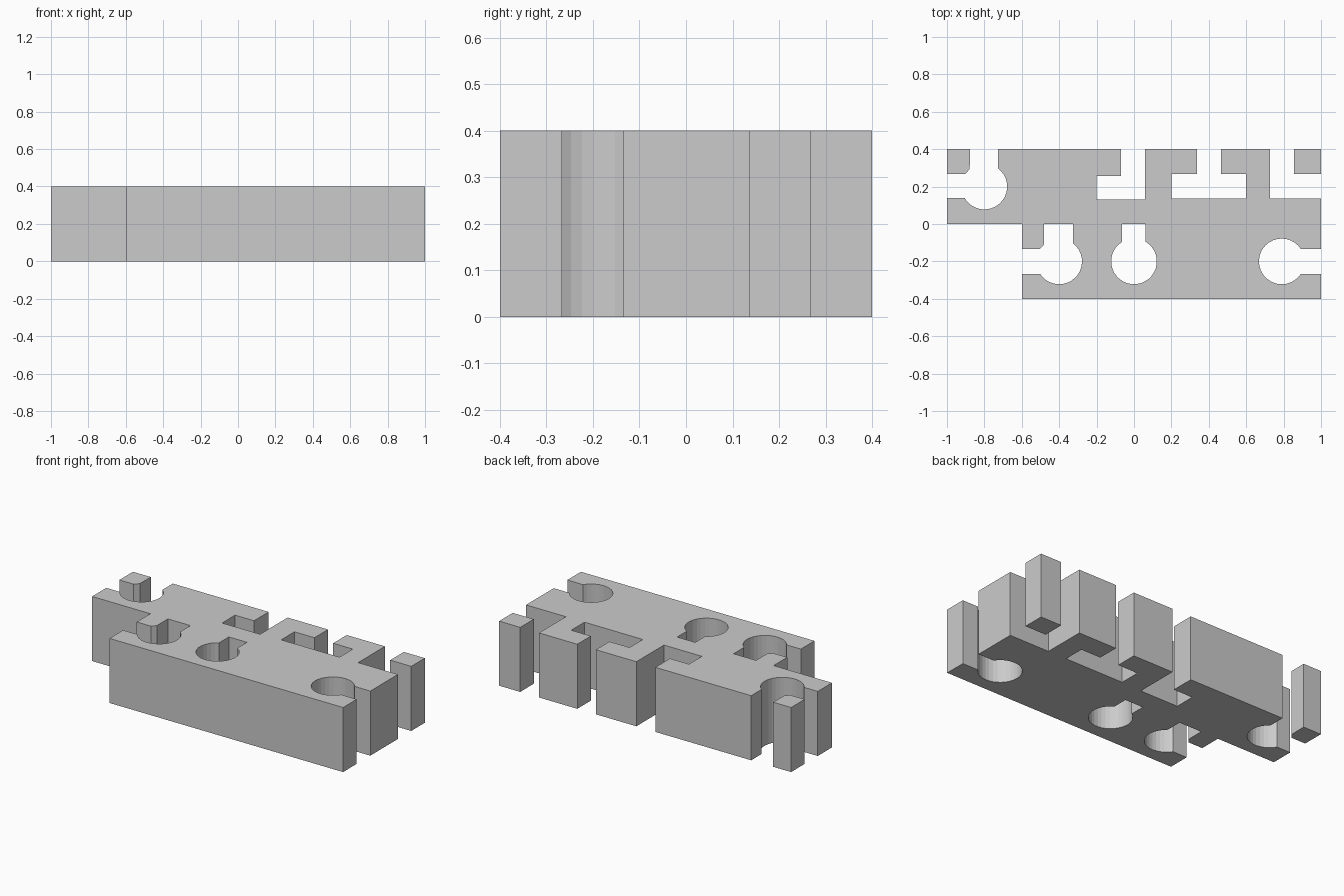
import bpy, bmesh
from math import sin, cos, radians

if "Cube" in bpy.data.objects:
    bpy.data.objects.remove(bpy.data.objects["Cube"])

H = 0.4  # block height


def arc(cx, cy, r, a0, a1):
    """Points along an arc, about 32 per full circle."""
    n = max(1, round(abs(a1 - a0) / 11.25))
    angles = [radians(a0 + (a1 - a0) * i / n) for i in range(n + 1)]
    return [(cx + r * cos(a), cy + r * sin(a)) for a in angles]


def extrude(name, *loops):
    """Fill closed loops (inner loops become holes) and extrude from z=0 to H."""
    cu = bpy.data.curves.new(name + "_profile", 'CURVE')
    cu.dimensions, cu.fill_mode, cu.extrude = '2D', 'BOTH', H / 2
    for pts in loops:
        sp = cu.splines.new('POLY')
        sp.points.add(len(pts) - 1)
        for p, (x, y) in zip(sp.points, pts):
            p.co = (x, y, 0, 1)
        sp.use_cyclic_u = True
    tmp = bpy.data.objects.new(name + "_profile", cu)
    bpy.context.collection.objects.link(tmp)
    dg = bpy.context.evaluated_depsgraph_get()
    me = bpy.data.meshes.new_from_object(tmp.evaluated_get(dg))
    bpy.data.objects.remove(tmp)
    bm = bmesh.new()
    bm.from_mesh(me)
    bmesh.ops.translate(bm, verts=bm.verts, vec=(0, 0, H / 2))
    bmesh.ops.remove_doubles(bm, verts=bm.verts, dist=1e-4)
    bmesh.ops.recalc_face_normals(bm, faces=bm.faces)
    for f in bm.faces:
        f.smooth = False
    bm.to_mesh(me)
    bm.free()
    ob = bpy.data.objects.new(name, me)
    bpy.context.collection.objects.link(ob)
    return ob


# Main slab outline
outline = [(-1, 0), (-.6, 0), (-.6, -.134)]
# round socket with left and upper slots
outline += arc(-.4, -.2, .122, 147, 131) + [(-.48, 0), (-.326, 0)]
outline += arc(-.4, -.2, .122, 52.5, -147) + [(-.6, -.267)]
outline += [(-.6, -.4), (1, -.4), (1, -.267)]
# round socket open to the right
outline += arc(.79, -.2, .122, -33, -327) + [(1, -.134)]
# square notches along the back
outline += [(1, .137), (.727, .137), (.727, .4), (.465, .4), (.465, .267),
            (.6, .267), (.6, .137), (.2, .137), (.2, .267), (.337, .267),
            (.337, .4), (.06, .4), (.06, .13), (-.2, .13), (-.2, .257),
            (-.07, .257), (-.07, .4), (-.727, .4)]
# round socket at the left end
outline += arc(-.8, .2, .122, 53, -150) + [(-1, .139)]

# Enclosed keyhole
keyhole = [(-.063, 0)] + arc(0, -.2, .122, 121, 420) + [(.061, 0)]
extrude("slotted_slab", outline, keyhole)

# Free-standing corner posts
extrude("left_post", [(-1, .4), (-1, .267)] + arc(-.8, .2, .122, 146.5, 130)
        + [(-.877, .4)])
extrude("right_post", [(.856, .267), (1, .267), (1, .4), (.856, .4)])
